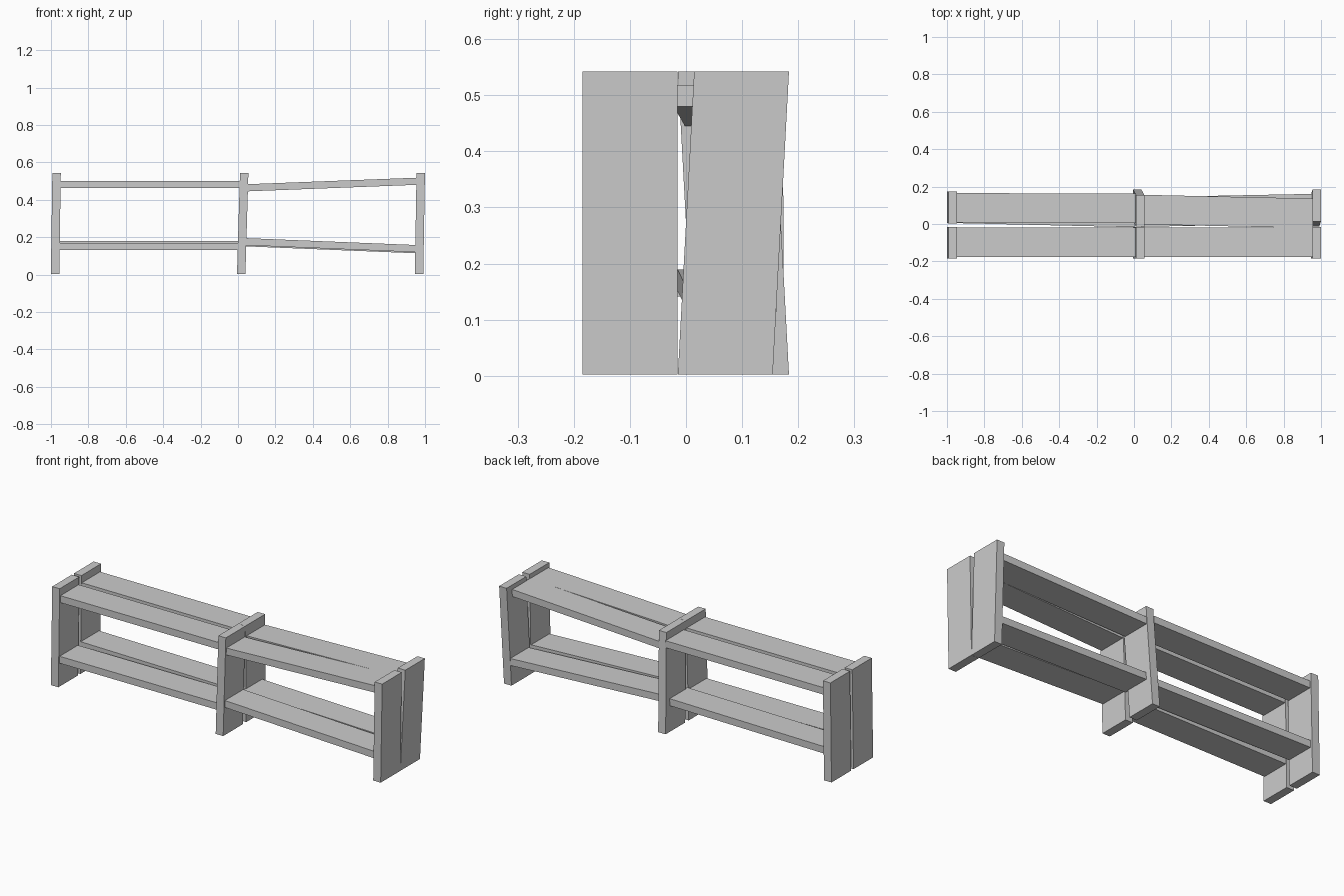
import bpy
import bmesh
from mathutils import Vector

cube = bpy.data.objects.get("Cube")
if cube:
    bpy.data.objects.remove(cube, do_unlink=True)

grey = bpy.data.materials.new("plain_grey")
grey.use_nodes = True
grey.diffuse_color = (0.6, 0.6, 0.6, 1)
grey.node_tree.nodes["Principled BSDF"].inputs["Base Color"].default_value = (0.6, 0.6, 0.6, 1)

THICK, WIDTH = 0.045, 0.169


def plank(name, start, end, size, axis):
    """Box of the given cross-section whose ends sit at two centre points."""
    bm = bmesh.new()
    bmesh.ops.create_cube(bm, size=1)
    for v in bm.verts:
        centre = Vector(end if v.co[axis] > 0 else start)
        offset = Vector([c * s for c, s in zip(v.co, size)])
        v.co = centre + offset
    mesh = bpy.data.meshes.new(name)
    bm.to_mesh(mesh)
    bm.free()
    mesh.materials.append(grey)
    obj = bpy.data.objects.new(name, mesh)
    bpy.context.collection.objects.link(obj)


def upright(name, x0, x1, y0, y1):
    plank(name, (x0, y0, 0.002), (x1, y1, 0.542), (THICK, WIDTH, 0), 2)


def shelf(name, x0, x1, y0, y1, z0, z1):
    plank(name, (x0, y0, z0), (x1, y1, z1), (0, 0.158, 0.038), 0)


# Uprights: a front and a back board at each station, leaning slightly
for side, x0, x1, back0, back1 in (
        ("right", -0.978, -0.970, 0.090, 0.088),
        ("middle", 0.017, 0.033, 0.099, 0.070),
        ("left", 0.968, 0.977, 0.070, 0.099)):
    upright(side + "_front_upright", x0, x1, -0.100, -0.100)
    upright(side + "_back_upright", x0, x1, back0, back1)

# Shelf boards of the level bay
shelf("right_upper_front_shelf", -0.953, 0.012, -0.098, -0.098, 0.482, 0.482)
shelf("right_upper_back_shelf", -0.953, 0.012, 0.086, 0.084, 0.482, 0.482)
shelf("right_lower_front_shelf", -0.957, 0.003, -0.098, -0.098, 0.150, 0.150)
shelf("right_lower_back_shelf", -0.957, 0.003, 0.084, 0.062, 0.160, 0.160)

# Shelf boards of the crooked bay
shelf("left_upper_front_shelf", 0.045, 0.957, -0.098, -0.098, 0.464, 0.499)
shelf("left_upper_back_shelf", 0.045, 0.957, 0.077, 0.057, 0.464, 0.499)
shelf("left_lower_front_shelf", 0.040, 0.953, -0.098, -0.098, 0.176, 0.139)
shelf("left_lower_back_shelf", 0.040, 0.953, 0.064, 0.082, 0.170, 0.133)
